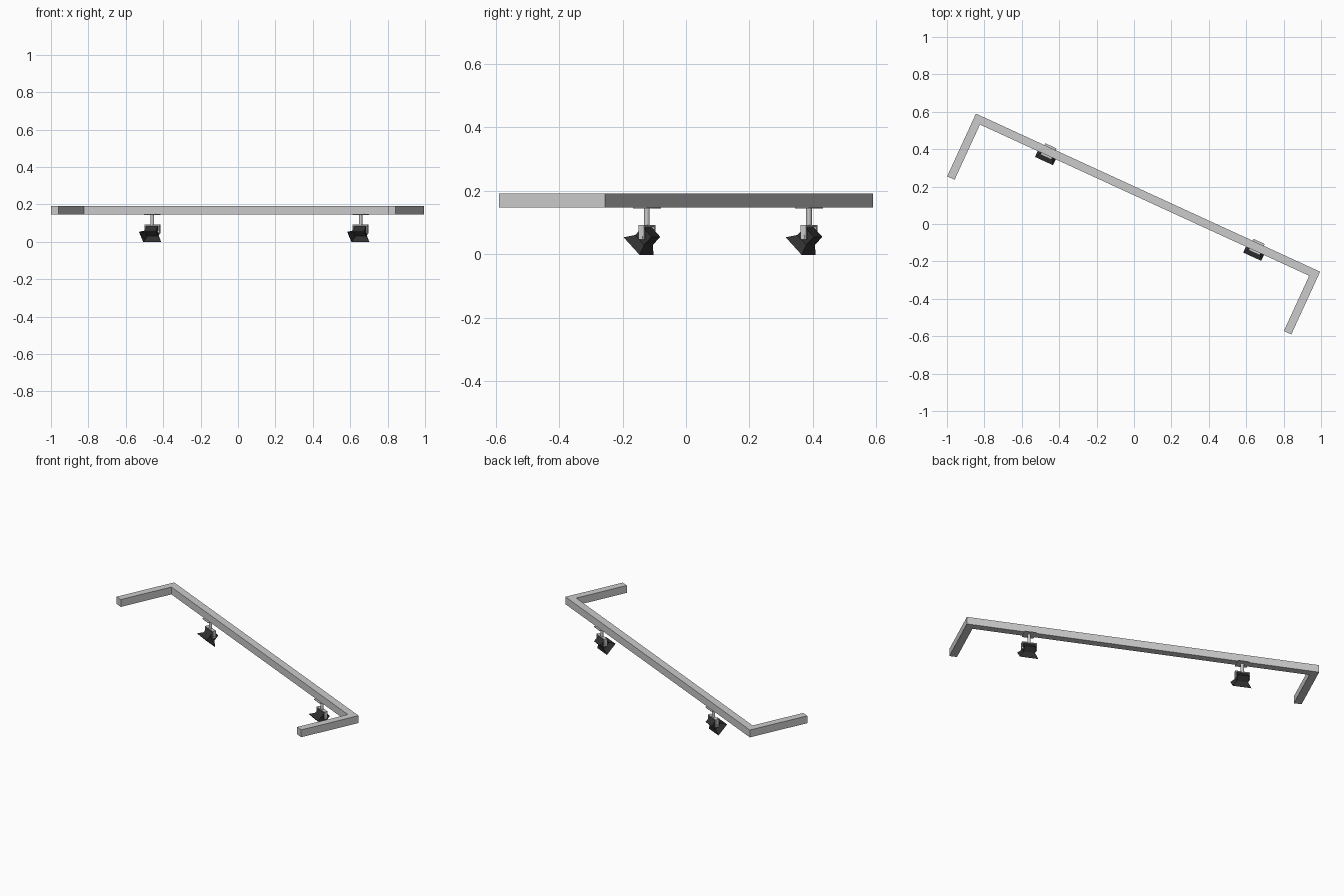
import bpy, bmesh, math
from mathutils import Matrix, Vector

if "Cube" in bpy.data.objects:
    bpy.data.objects.remove(bpy.data.objects["Cube"])

# Everything is laid out in a straight local frame, then turned to the final heading
BASE = Matrix.Translation((0.075, 0.1675, 0)) @ Matrix.Rotation(math.radians(-24.67), 4, 'Z')

dark = bpy.data.materials.new("dark_housing")
dark.diffuse_color = (0.03, 0.03, 0.03, 1)
dark.use_nodes = True
dark.node_tree.nodes["Principled BSDF"].inputs["Base Color"].default_value = dark.diffuse_color


def finish(name, bm, matrix, mat=None):
    bmesh.ops.recalc_face_normals(bm, faces=bm.faces)
    bm.transform(matrix)
    mesh = bpy.data.meshes.new(name)
    bm.to_mesh(mesh)
    bm.free()
    obj = bpy.data.objects.new(name, mesh)
    bpy.context.collection.objects.link(obj)
    if mat:
        mesh.materials.append(mat)
    return obj


def prism(name, outline, depth, matrix, mat=None):
    """Extrude a flat outline along +z."""
    bm = bmesh.new()
    face = bm.faces.new([bm.verts.new((x, y, 0)) for x, y in outline])
    ext = bmesh.ops.extrude_face_region(bm, geom=[face])
    top = [g for g in ext["geom"] if isinstance(g, bmesh.types.BMVert)]
    bmesh.ops.translate(bm, verts=top, vec=(0, 0, depth))
    return finish(name, bm, matrix, mat)


def box(name, size, centre, matrix, mat=None):
    bm = bmesh.new()
    bmesh.ops.create_cube(bm, size=1)
    bmesh.ops.scale(bm, verts=bm.verts, vec=size)
    bmesh.ops.translate(bm, verts=bm.verts, vec=centre)
    return finish(name, bm, matrix, mat)


def cylinder(name, radius, depth, centre, matrix, sides=12, mat=None):
    bm = bmesh.new()
    bmesh.ops.create_cone(bm, cap_ends=True, segments=sides, radius1=radius,
                          radius2=radius, depth=depth)
    bmesh.ops.translate(bm, verts=bm.verts, vec=centre)
    return finish(name, bm, matrix, mat)


def lamp_head(name, matrix):
    """Boxy housing that flares into an open hood; local z is the back of the lamp."""
    sections = [(0.033, 0.022, 0.022), (0.033, 0.022, -0.014),
                (0.053, 0.039, -0.041), (0.051, 0.037, -0.041),
                (0.031, 0.020, -0.014)]
    bm = bmesh.new()
    loops = [[bm.verts.new((sx * w, sy * h, z))
              for sx, sy in ((-1, -1), (1, -1), (1, 1), (-1, 1))]
             for w, h, z in sections]
    for a, b in zip(loops, loops[1:]):
        for i in range(4):
            j = (i + 1) % 4
            bm.faces.new((a[i], a[j], b[j], b[i]))
    bm.faces.new(loops[0])
    bm.faces.new(loops[-1])
    return finish(name, bm, matrix, dark)


# Square-section rail with a return arm at each end
L, A, W = 1.0125, 0.369, 0.044
rail = [(-L, 0), (L, 0), (L, -A), (L - W, -A), (L - W, -W),
        (-L + W, -W), (-L + W, -A), (-L, -A)]
prism("rail", rail, 0.045, BASE @ Matrix.Translation((0, 0, 0.147)))

# Two hanging lamps
for side, x in (("left", -0.576), ("right", 0.649)):
    M = BASE @ Matrix.Translation((x, -0.022, 0))
    box(side + "_mount_plate", (0.066, 0.066, 0.004), (0, 0, 0.146), M)
    cylinder(side + "_stem", 0.009, 0.058, (0, 0, 0.117), M)
    # U-shaped yoke, profile in x-z
    w, t, top, low = 0.0425, 0.006, 0.092, 0.046
    yoke = [(-w, low), (-w, top), (w, top), (w, low), (w - t, low),
            (w - t, top - t), (-w + t, top - t), (-w + t, low)]
    prism(side + "_yoke", yoke, 0.02,
          M @ Matrix.Translation((0, 0.01, 0)) @ Matrix.Rotation(math.pi / 2, 4, 'X'))
    # Pivot pin through yoke and housing
    P = M @ Matrix.Translation((0, 0, 0.055))
    cylinder(side + "_pivot", 0.006, 0.088, (0, 0, 0), P @ Matrix.Rotation(math.pi / 2, 4, 'Y'))
    # Head aims forward and down
    lamp_head(side + "_lamp_head", P @ Matrix.Rotation(math.radians(-45), 4, 'X'))
